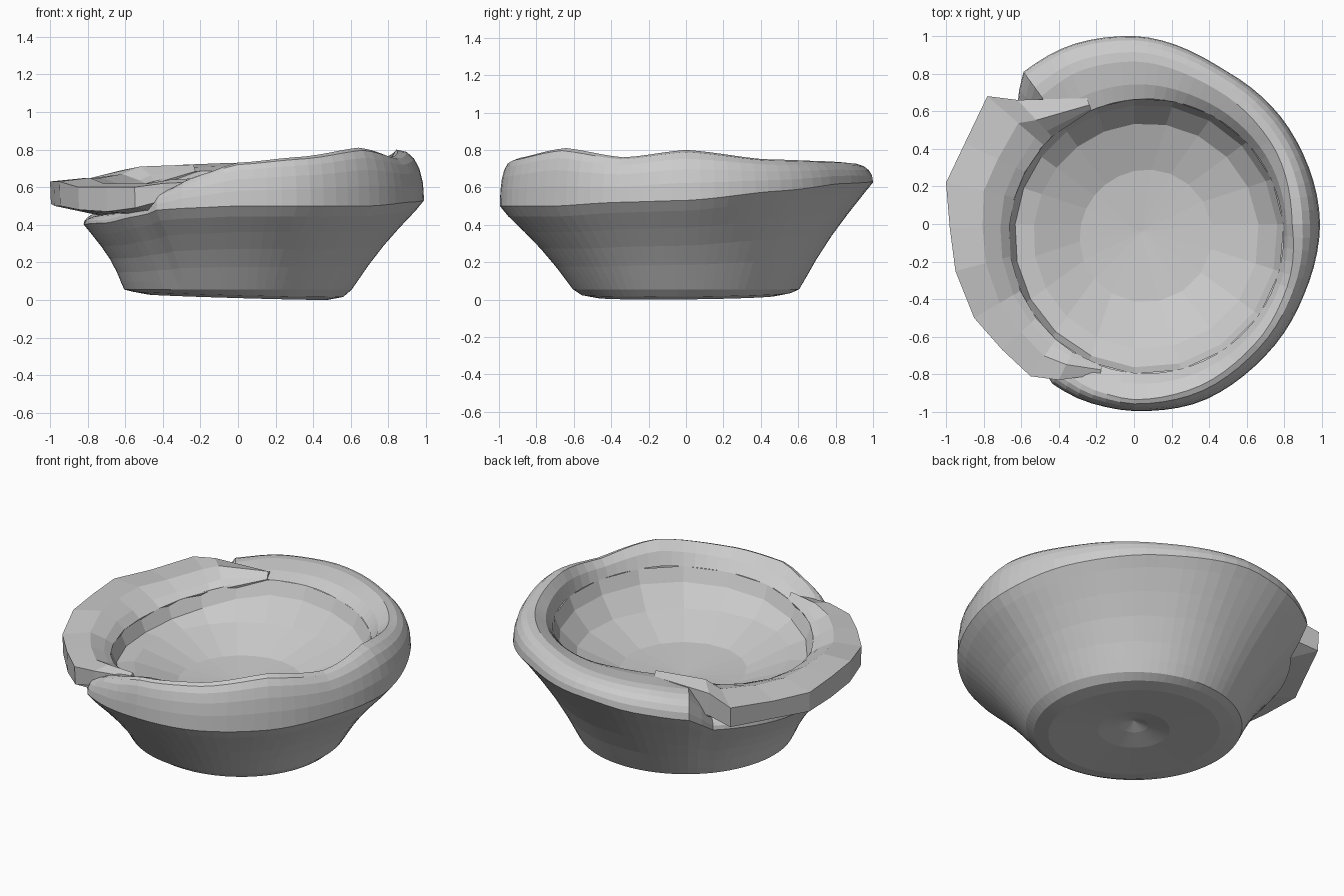
import bpy, bmesh, math
from math import sin, cos, radians, sqrt, pi

if "Cube" in bpy.data.objects:
    bpy.data.objects.remove(bpy.data.objects["Cube"])

# Rim keys: angle, widest radius, its height, crest height, crest position (0 lip, 1 edge), lip height
RIM = [(0, .99, .53, .80, .25, .66), (30, .97, .58, .75, .45, .64), (60, .95, .62, .74, .55, .66),
       (90, 1.0, .63, .73, .60, .685), (110, 1.01, .60, .72, .60, .685), (127, 1.0, .57, .69, .55, .65),
       (134, .88, .45, .52, .50, .62), (180, .82, .40, .44, .50, .56), (215, .85, .41, .46, .50, .55),
       (236, .90, .45, .53, .50, .58), (244, .96, .48, .58, .55, .59), (256, .98, .49, .66, .65, .61),
       (270, .995, .50, .73, .70, .64), (290, 1.01, .50, .76, .60, .66), (315, .99, .50, .81, .50, .68),
       (338, .98, .52, .76, .40, .67), (360, .99, .53, .80, .25, .66)]


def rim(a):
    """Eased lookup of the rim values at an angle in degrees."""
    for p, q in zip(RIM, RIM[1:]):
        if p[0] <= a <= q[0]:
            t = (a - p[0]) / (q[0] - p[0])
            t = t * .5 + t * t * (3 - 2 * t) * .5
            return [u + (v - u) * t for u, v in zip(p[1:], q[1:])]


def lip(a):
    """Radius of the off-centre round mouth at an angle in degrees."""
    c = .065 * cos(radians(a)) - .065 * sin(radians(a))
    return c + sqrt(.73 ** 2 - 2 * .065 ** 2 + c * c)


def loft(name, sections, closed_loop, closed_section=False, caps=False, poles=()):
    """Skin a row of equal-length sections into one mesh; poles close section ends."""
    bm = bmesh.new()
    rows = [[bm.verts.new(p) for p in s] for s in sections]
    n = len(rows[0])
    pairs = list(zip(rows, rows[1:])) + ([(rows[-1], rows[0])] if closed_loop else [])
    for a, b in pairs:
        for i in range(n if closed_section else n - 1):
            j = (i + 1) % n
            bm.faces.new((a[i], b[i], b[j], a[j]))
    for idx, pos in poles:
        v = bm.verts.new(pos)
        for a, b in pairs:
            bm.faces.new((a[idx], b[idx], v))
    if caps:
        bm.faces.new(rows[0])
        bm.faces.new(rows[-1])
    bmesh.ops.recalc_face_normals(bm, faces=bm.faces)
    me = bpy.data.meshes.new(name)
    bm.to_mesh(me)
    bm.free()
    ob = bpy.data.objects.new(name, me)
    bpy.context.collection.objects.link(ob)
    return ob


def polar(a, r, z):
    return (r * cos(radians(a)), r * sin(radians(a)), z)


# Bowl body: dimpled base, flared wall and rolled rim
def body_section(a):
    R, zw, zc, w, zl = rim(a)
    L = lip(a)
    if R < .9:
        L = min(L, R - .1)
    rc = L + (R - L) * w
    zl = min(zl, zc - .03)
    foot = .015 - .015 * cos(radians(a + 20))
    prof = [(.08, .06), (.20, .03), (.48, foot), (.56, foot + .015), (.605, .055)]
    ru, zu = R - .045, zw - .055
    for t in (.12, .3, .55, .78):
        prof.append((.61 + (ru - .61) * t - .02 * sin(pi * t), .06 + (zu - .06) * t))
    prof.append((ru, zu))
    for k in range(6):
        t = k / 5 * pi / 2
        prof.append((rc + (R - rc) * max(cos(t), 0) ** .85, zw + (zc - zw) * sin(t) ** .9))
    prof += [(rc + (L - rc) * .6, zc + (zl - zc) * .4), (L, zl)]
    return [polar(a, r, z) for r, z in prof]


N = 80
loft("bowl_body", [body_section(360 * i / N) for i in range(N)], True, poles=[(0, (0, 0, .09))])


# Bowl lining: coarse shallow hollow inside the mouth, meeting the lip
def lining_section(a):
    L, zl = lip(a), rim(a)[4]
    return [polar(a, r, z) for r, z in
            ((L + .005, zl), (L - .03, zl - .08), (L - .13, .475), (L - .38, .385))]


M = 20
loft("bowl_lining", [lining_section(360 * i / M) for i in range(M)], True,
     poles=[(3, (0.04, -.04, .36))])

# Side collar: faceted patch bridging the gap in the rim (outer x, y, top z, bottom z)
COLLAR = [(-.25, .67, .70, .60), (-.62, .66, .69, .55), (-.78, .68, .65, .53),
          (-.90, .43, .63, .52), (-1.0, .22, .63, .51), (-.98, -.02, .63, .50),
          (-.95, -.25, .63, .50), (-.85, -.50, .60, .48), (-.70, -.67, .60, .47),
          (-.55, -.81, .60, .49), (-.40, -.83, .62, .53), (-.18, -.80, .63, .58)]


def collar_section(x, y, zt, zb):
    a = math.degrees(math.atan2(y, x)) % 360
    L, R = lip(a), math.hypot(x, y)
    zl = rim(a)[4]
    R = max(R, L + .02)
    low = min(max(L + .05, .74), R - .005)
    return [polar(a, L + .02, zl - .08), polar(a, L, zl), polar(a, L + (R - L) * .15, zl + (zt - zl) * .6),
            polar(a, L + (R - L) * .45, zt + .02), polar(a, R, zt), polar(a, R - .005, zb),
            polar(a, low, min(.45, zb))]


loft("side_collar", [collar_section(*s) for s in COLLAR], False, True, True)
